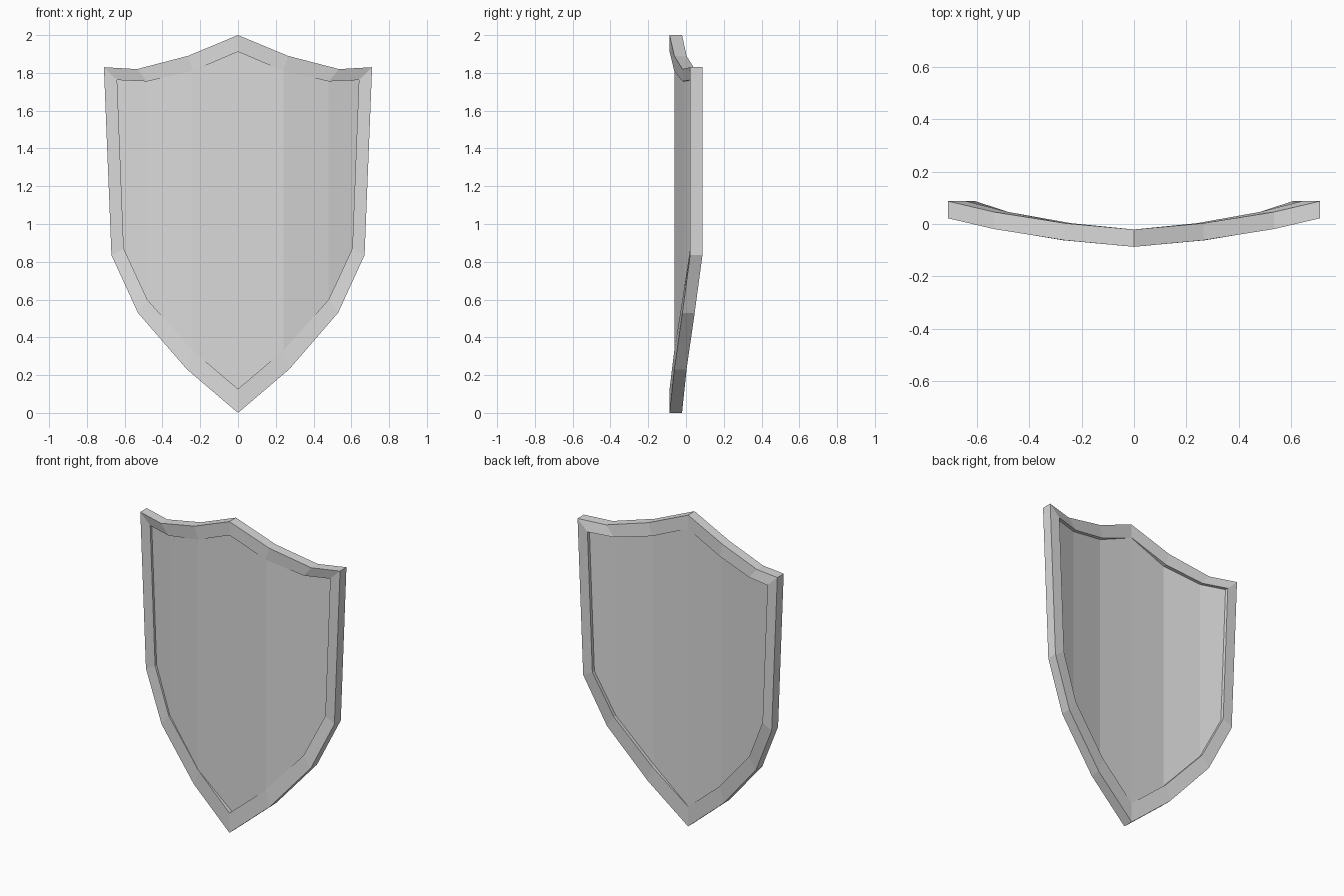
import bpy
import bmesh

if "Cube" in bpy.data.objects:
    bpy.data.objects.remove(bpy.data.objects["Cube"])

steel = bpy.data.materials.new("light grey")
steel.diffuse_color = (0.7, 0.7, 0.7, 1)
steel.use_nodes = True
steel.node_tree.nodes["Principled BSDF"].inputs["Base Color"].default_value = steel.diffuse_color

# Right half of each outline, clockwise from the top peak: (x, z)
OUTER = [(0, 2.0), (0.265, 1.89), (0.535, 1.82), (0.71, 1.83),
         (0.67, 0.835), (0.53, 0.53), (0.27, 0.23), (0, 0)]
INNER = [(0, 1.912), (0.24, 1.81), (0.48, 1.755), (0.64, 1.762),
         (0.605, 0.87), (0.48, 0.6), (0.24, 0.33), (0, 0.127)]
# Depth of the bowed rim and of the panel at each column, centre to side
RIM_FRONT = [-0.087, -0.062, -0.019, 0.022]
RIM_BACK = [-0.021, 0.003, 0.046, 0.087]
PANEL_FRONT = [-0.061, -0.061, -0.008, 0.038]
PANEL_BACK = [-0.023, -0.020, 0.025, 0.066]


def loop(outline, depths):
    """Full closed outline, mirrored in x, bowed by the column depths."""
    half = [(x, depths[min(i, 7 - i)], z) for i, (x, z) in enumerate(outline)]
    return half + [(-x, y, z) for x, y, z in half[-2:0:-1]]


def finish(name, bm):
    bmesh.ops.recalc_face_normals(bm, faces=bm.faces)
    mesh = bpy.data.meshes.new(name)
    bm.to_mesh(mesh)
    bm.free()
    mesh.materials.append(steel)
    obj = bpy.data.objects.new(name, mesh)
    bpy.context.collection.objects.link(obj)


def bridge(bm, a, b):
    n = len(a)
    for i in range(n):
        bm.faces.new((a[i], a[(i + 1) % n], b[(i + 1) % n], b[i]))


# Rim: a four-sided ring around the shield
bm = bmesh.new()
rings = [[bm.verts.new(p) for p in loop(o, d)] for o, d in
         ((OUTER, RIM_FRONT), (INNER, RIM_FRONT), (INNER, RIM_BACK), (OUTER, RIM_BACK))]
for k in range(4):
    bridge(bm, rings[k], rings[(k + 1) % 4])
finish("shield_rim", bm)

# Panel: a bowed slab of vertical strips, set inside the rim
bm = bmesh.new()
sheets = [[bm.verts.new(p) for p in loop(INNER, d)] for d in (PANEL_FRONT, PANEL_BACK)]
bridge(bm, *sheets)
for s in sheets:
    for i in range(3):
        bm.faces.new((s[i], s[i + 1], s[6 - i], s[7 - i]))
        j, k = -i % 14, 7 + i
        bm.faces.new((s[j], s[(j - 1) % 14], s[k + 1], s[k]))
finish("shield_panel", bm)
